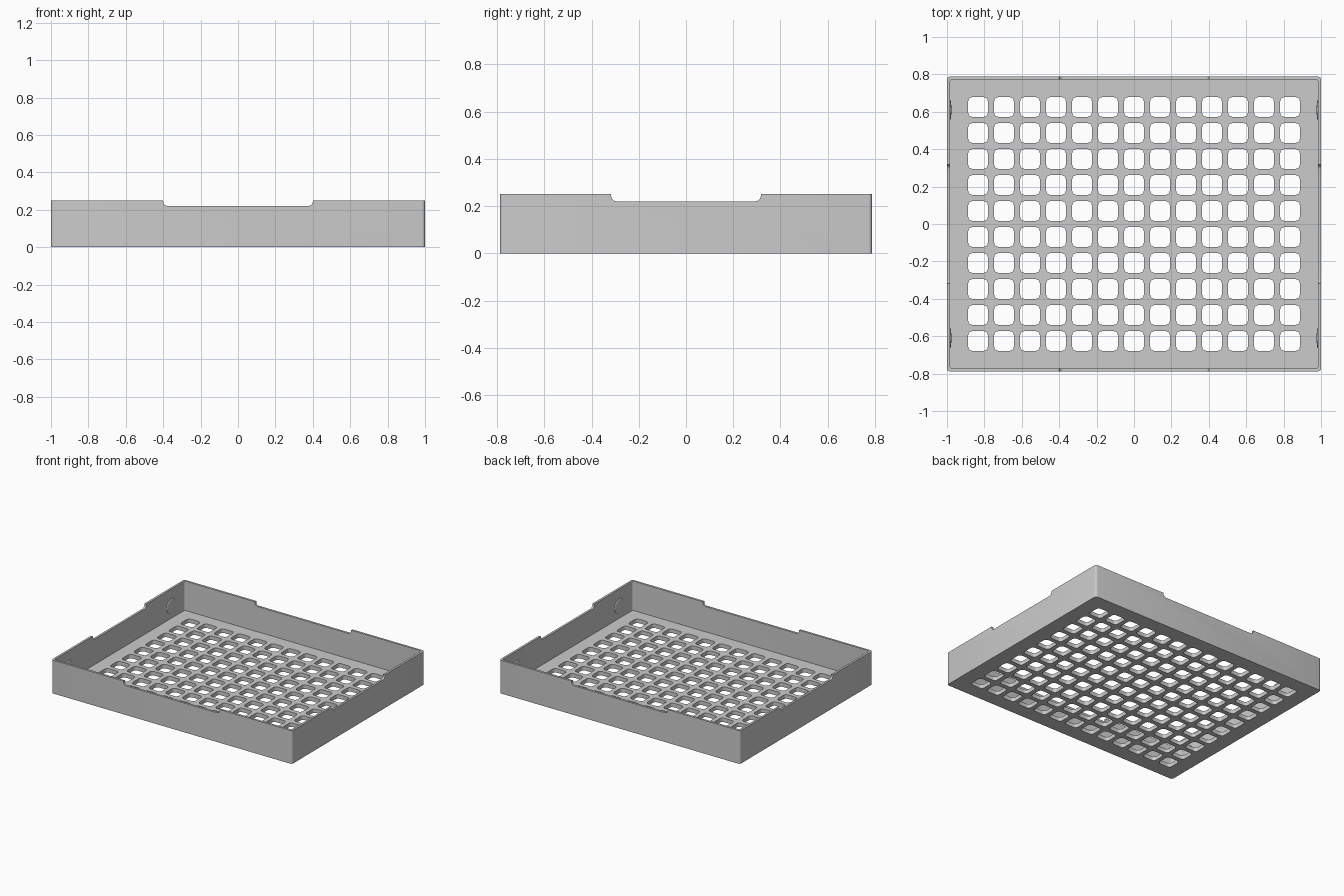
import bpy, bmesh, math
from mathutils import Matrix

cube = bpy.data.objects.get("Cube")
if cube:
    bpy.data.objects.remove(cube, do_unlink=True)

HX, HY, H = 1.0, 0.788, 0.25      # half sizes and height
WALL, FLOOR = 0.016, 0.03
COLS, ROWS, PITCH, HOLE = 13, 10, 0.139, 0.0525

grey = bpy.data.materials.new("plain grey")
grey.use_nodes = True
colour = (0.6, 0.6, 0.6, 1)
grey.diffuse_color = colour
grey.node_tree.nodes["Principled BSDF"].inputs["Base Color"].default_value = colour


def add_prism(bm, hx, hy, z0, z1, r, at=(0, 0), steps=4, turn=Matrix()):
    """Upright rounded-rectangle prism, optionally turned as a whole."""
    ring = []
    for q in range(4):
        sx, sy = (1, -1, -1, 1)[q], (1, 1, -1, -1)[q]
        for i in range(steps + 1):
            a = math.pi / 2 * (q + i / steps)
            ring.append((at[0] + sx * (hx - r) + r * math.cos(a),
                         at[1] + sy * (hy - r) + r * math.sin(a)))
    low = [bm.verts.new(turn @ Matrix.Translation((x, y, z0)).translation) for x, y in ring]
    high = [bm.verts.new(turn @ Matrix.Translation((x, y, z1)).translation) for x, y in ring]
    bm.faces.new(low[::-1])
    bm.faces.new(high)
    n = len(ring)
    for i in range(n):
        j = (i + 1) % n
        bm.faces.new((low[i], low[j], high[j], high[i]))


def finish(bm, name):
    bmesh.ops.recalc_face_normals(bm, faces=bm.faces)
    mesh = bpy.data.meshes.new(name)
    bm.to_mesh(mesh)
    bm.free()
    mesh.materials.append(grey)
    ob = bpy.data.objects.new(name, mesh)
    bpy.context.collection.objects.link(ob)
    return ob


def activate(ob):
    bpy.ops.object.select_all(action='DESELECT')
    ob.select_set(True)
    bpy.context.view_layer.objects.active = ob


def cut(ob, cutter):
    mod = ob.modifiers.new("cut", 'BOOLEAN')
    mod.operation, mod.solver, mod.object = 'DIFFERENCE', 'EXACT', cutter
    activate(ob)
    bpy.ops.object.modifier_apply(modifier=mod.name)
    bpy.data.objects.remove(cutter, do_unlink=True)


# Tray body with its inner cavity
bm = bmesh.new()
add_prism(bm, HX, HY, 0, H, 0.016)
tray = finish(bm, "tray")
bm = bmesh.new()
add_prism(bm, HX - WALL, HY - WALL, FLOOR, H + 0.1, 0.012)
cut(tray, finish(bm, "cavity_cutter"))

# Grid of rounded square holes through the floor
bm = bmesh.new()
for c in range(COLS):
    for r in range(ROWS):
        add_prism(bm, HOLE, HOLE, -0.05, FLOOR + 0.05, 0.022,
                  ((c - (COLS - 1) / 2) * PITCH, (r - (ROWS - 1) / 2) * PITCH))
cut(tray, finish(bm, "hole_cutter"))

# Shallow round-cornered dips in the rims of all four walls
for half, turn in ((0.4, Matrix.Rotation(math.pi / 2, 4, 'X')),
                   (0.317, Matrix.Rotation(math.pi / 2, 4, 'Z') @ Matrix.Rotation(math.pi / 2, 4, 'X'))):
    bm = bmesh.new()
    add_prism(bm, half, 0.1, -1.2, 1.2, 0.025, (0, 0.32), 6, turn)
    cut(tray, finish(bm, "rim_dip_cutter"))

activate(tray)
bpy.ops.object.shade_smooth_by_angle(angle=math.radians(35))

# Low domed bumps inside the end walls
for sx, side in ((1, "left"), (-1, "right")):
    for sy, end in ((-1, "front"), (1, "back")):
        bm = bmesh.new()
        place = Matrix.Translation((sx * (HX - WALL), sy * 0.61, 0.125)) @ Matrix.Diagonal((0.008, 0.055, 0.055, 1))
        bmesh.ops.create_uvsphere(bm, u_segments=24, v_segments=12, radius=1, matrix=place)
        bump = finish(bm, f"{side}_{end}_bump")
        activate(bump)
        bpy.ops.object.shade_smooth_by_angle(angle=math.radians(35))
